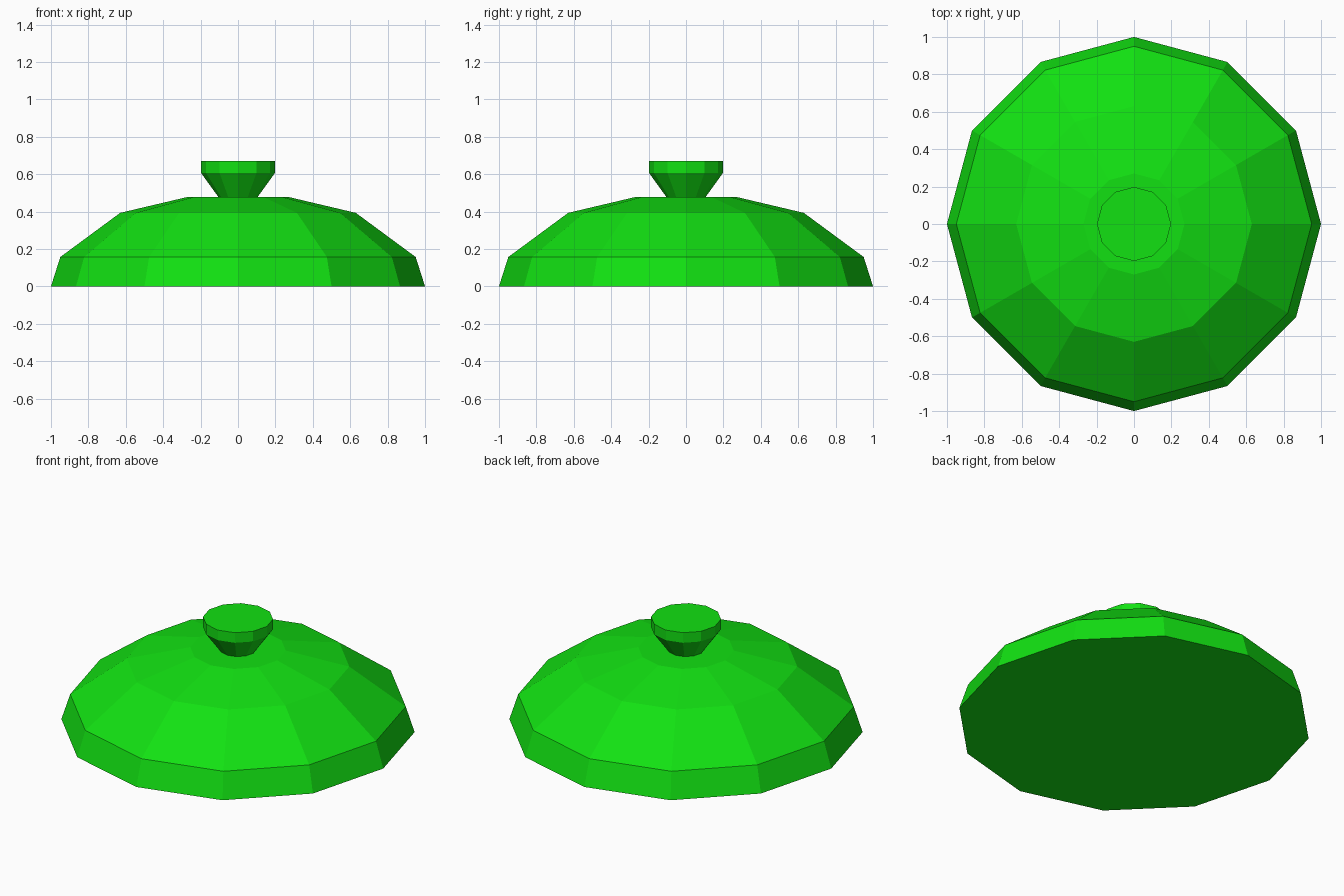
import bpy, bmesh
from math import cos, sin, tau

if "Cube" in bpy.data.objects:
    bpy.data.objects.remove(bpy.data.objects["Cube"])

SIDES = 12

green = bpy.data.materials.new("green")
green.diffuse_color = (0.006, 0.75, 0.006, 1)
green.use_nodes = True
green.node_tree.nodes["Principled BSDF"].inputs["Base Color"].default_value = green.diffuse_color


def lathe(name, profile):
    """Closed faceted solid from (radius, height) rings, bottom to top."""
    bm = bmesh.new()
    rings = [[bm.verts.new((r * cos(tau * i / SIDES), r * sin(tau * i / SIDES), z))
              for i in range(SIDES)] for r, z in profile]
    for low, high in zip(rings, rings[1:]):
        for i in range(SIDES):
            j = (i + 1) % SIDES
            bm.faces.new((low[i], low[j], high[j], high[i]))
    bm.faces.new(rings[0][::-1])
    bm.faces.new(rings[-1])
    mesh = bpy.data.meshes.new(name)
    bm.to_mesh(mesh)
    bm.free()
    mesh.materials.append(green)
    obj = bpy.data.objects.new(name, mesh)
    bpy.context.collection.objects.link(obj)
    return obj


# Domed lid with a flat underside
lathe("lid_dome", [(1.0, 0), (0.95, 0.157), (0.63, 0.393), (0.27, 0.478)])

# Flared handle knob standing on the dome
lathe("lid_knob", [(0.105, 0.478), (0.198, 0.607), (0.198, 0.67)])
